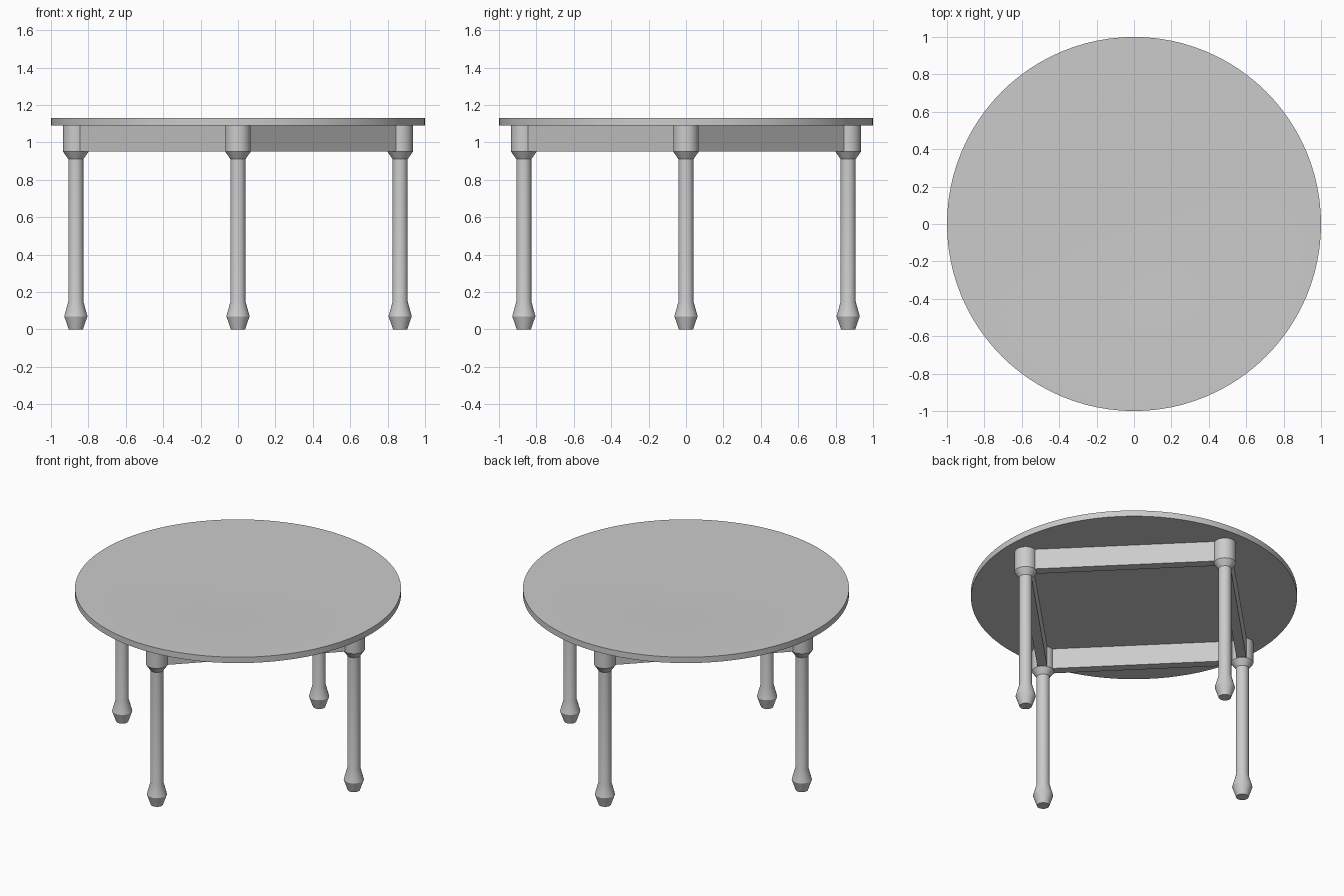
import bpy, bmesh, math
from mathutils import Matrix, Vector

if "Cube" in bpy.data.objects:
    bpy.data.objects.remove(bpy.data.objects["Cube"])

LEG_R = 0.867      # distance of each leg from the centre
UNDER = 1.09       # underside of the top


def lathe(name, profile, sides, loc=(0, 0, 0), angle=30):
    """Revolve (radius, z) points around z; both ends are capped."""
    bm = bmesh.new()
    rings = []
    for r, z in profile:
        rings.append([bm.verts.new((r * math.cos(2 * math.pi * i / sides),
                                    r * math.sin(2 * math.pi * i / sides), z))
                      for i in range(sides)])
    for a, b in zip(rings, rings[1:]):
        for i in range(sides):
            j = (i + 1) % sides
            bm.faces.new((a[i], a[j], b[j], b[i]))
    bm.faces.new(rings[0][::-1])
    bm.faces.new(rings[-1])
    obj = finish(name, bm, loc)
    bpy.ops.object.shade_smooth_by_angle(angle=math.radians(angle))
    return obj


def finish(name, bm, loc=(0, 0, 0)):
    bmesh.ops.recalc_face_normals(bm, faces=bm.faces)
    mesh = bpy.data.meshes.new(name)
    bm.to_mesh(mesh)
    bm.free()
    obj = bpy.data.objects.new(name, mesh)
    obj.location = loc
    bpy.context.collection.objects.link(obj)
    bpy.ops.object.select_all(action='DESELECT')
    obj.select_set(True)
    bpy.context.view_layer.objects.active = obj
    return obj


def board(name, a, b, thickness, z0, z1):
    """Upright board running from a to b."""
    d = b - a
    mid = (a + b) / 2
    bm = bmesh.new()
    bmesh.ops.create_cube(bm, size=1, matrix=Matrix.Diagonal(
        (d.length, thickness, z1 - z0, 1)))
    obj = finish(name, bm, (mid.x, mid.y, (z0 + z1) / 2))
    obj.rotation_euler.z = math.atan2(d.y, d.x)


# round top with a very shallow dish in the middle
lathe("table_top", [(1.0, UNDER), (1.0, 1.13), (0.54, 1.13), (0.33, 1.122)], 96)

# turned legs: tapered foot, straight shaft, flared block under the top
leg_profile = [(0.038, 0), (0.062, 0.07), (0.04, 0.15),
               (0.04, 0.91), (0.068, 0.95), (0.068, UNDER)]
spots = [Vector((0, -LEG_R)), Vector((LEG_R, 0)),
         Vector((0, LEG_R)), Vector((-LEG_R, 0))]
names = ["front", "right", "back", "left"]
for n, p in zip(names, spots):
    lathe(n + "_leg", leg_profile, 32, (p.x, p.y, 0), angle=20)

# apron boards joining neighbouring legs
for i in range(4):
    j = (i + 1) % 4
    board(f"apron_{names[i]}_{names[j]}", spots[i], spots[j], 0.06, 0.952, UNDER)
